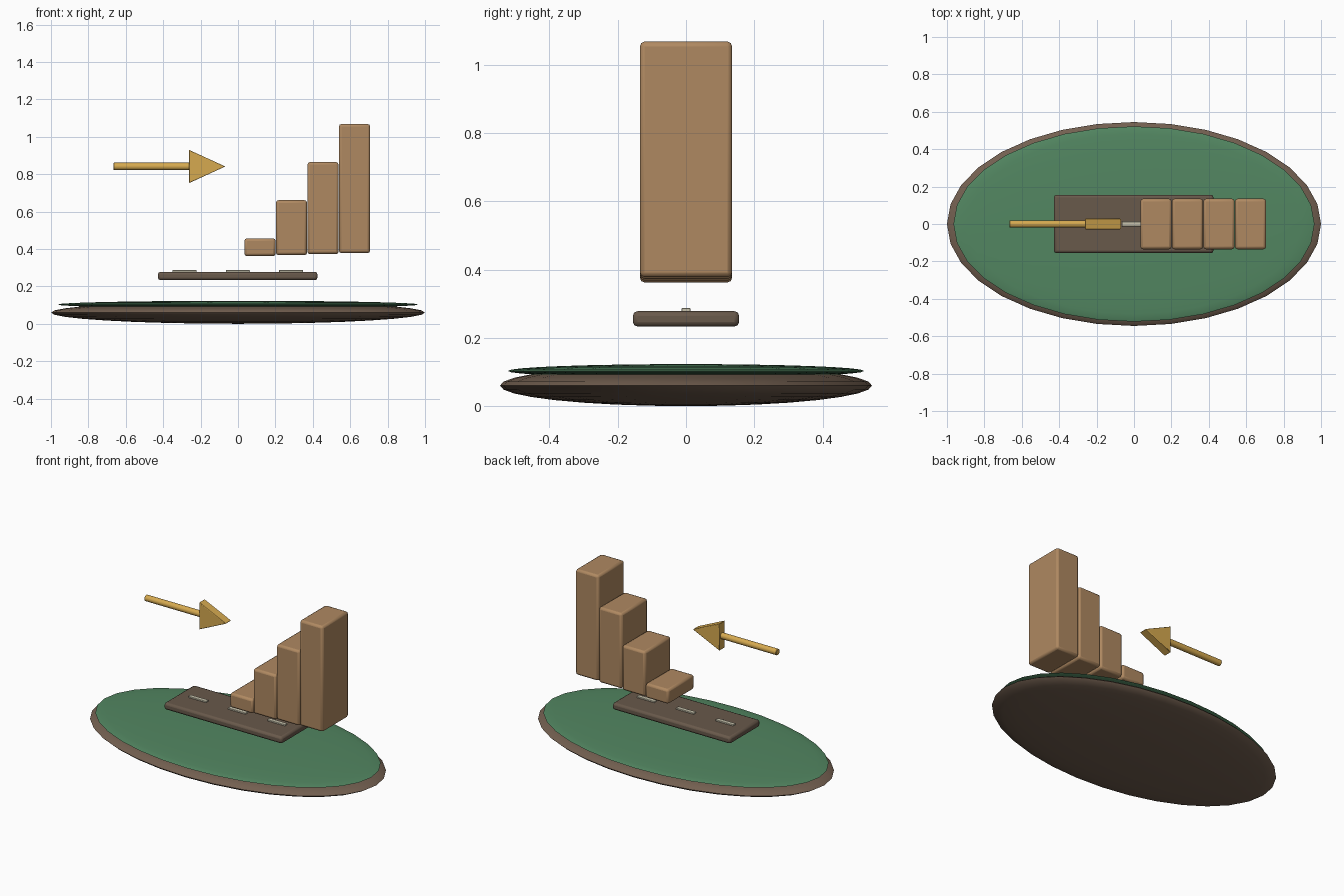
import bpy, bmesh
from math import pi

if "Cube" in bpy.data.objects:
    bpy.data.objects.remove(bpy.data.objects["Cube"])


def material(name, rgb):
    m = bpy.data.materials.new(name)
    m.diffuse_color = (*rgb, 1)
    m.use_nodes = True
    m.node_tree.nodes["Principled BSDF"].inputs["Base Color"].default_value = m.diffuse_color
    return m


soil = material("soil", (0.17, 0.115, 0.08))
grass = material("grass", (0.085, 0.24, 0.12))
asphalt = material("asphalt", (0.14, 0.10, 0.07))
paint = material("paint", (0.58, 0.55, 0.42))
wood = material("wood", (0.43, 0.25, 0.12))
gold = material("gold", (0.67, 0.40, 0.08))


def finish(obj, name, mat, bevel=0, segments=2):
    obj.name = name
    obj.data.materials.append(mat)
    bpy.ops.object.transform_apply(location=False, rotation=True, scale=True)
    if bevel:
        mod = obj.modifiers.new("rounded_edges", "BEVEL")
        mod.width, mod.segments = bevel, segments
    bpy.ops.object.shade_smooth_by_angle(angle=pi / 6)
    return obj


def disc(name, z, radii, mat):
    bpy.ops.mesh.primitive_uv_sphere_add(segments=32, ring_count=16, location=(0, 0, z))
    obj = bpy.context.object
    obj.scale = radii
    finish(obj, name, mat)
    bpy.ops.object.shade_smooth()


def box(name, x, y, z, mat, bevel=0):
    """Box from (min, max) ranges, y is the half depth."""
    bpy.ops.mesh.primitive_cube_add(size=1, location=(sum(x) / 2, 0, sum(z) / 2))
    obj = bpy.context.object
    obj.scale = (x[1] - x[0], 2 * y, z[1] - z[0])
    return finish(obj, name, mat, bevel)


# Flattened oval ground with grass layer
disc("ground_base", 0.06, (1.0, 0.545, 0.06), soil)
disc("grass_top", 0.103, (0.965, 0.522, 0.02), grass)

# Road slab with centre dashes
box("road", (-0.428, 0.425), 0.156, (0.233, 0.278), asphalt, 0.014)
for i in range(3):
    cx = -0.286 + 0.285 * i
    box(f"road_dash_{i + 1}", (cx - 0.064, cx + 0.064), 0.013, (0.277, 0.287), paint, 0.002)

# Rising steps, each a little higher off the road
for i in range(4):
    x0 = 0.034 + 0.1685 * i
    box(f"step_{i + 1}", (x0, x0 + 0.167), 0.135,
        (0.362 + 0.0053 * i, 0.457 + 0.2037 * i), wood, 0.014)

# Arrow shaft
bpy.ops.mesh.primitive_cylinder_add(vertices=16, radius=0.02, depth=0.41,
                                    location=(-0.46, 0, 0.841), rotation=(0, pi / 2, 0))
finish(bpy.context.object, "arrow_shaft", gold, 0.003, 1)

# Arrow head: triangular prism
bm = bmesh.new()
face = bm.faces.new([bm.verts.new((x, -0.029, z)) for x, z in
                     ((-0.262, 0.752), (-0.068, 0.841), (-0.262, 0.930))])
ext = bmesh.ops.extrude_face_region(bm, geom=[face])
bmesh.ops.translate(bm, vec=(0, 0.058, 0),
                    verts=[v for v in ext["geom"] if isinstance(v, bmesh.types.BMVert)])
bmesh.ops.recalc_face_normals(bm, faces=bm.faces)
mesh = bpy.data.meshes.new("arrow_head")
bm.to_mesh(mesh)
bm.free()
head = bpy.data.objects.new("arrow_head", mesh)
bpy.context.collection.objects.link(head)
bpy.ops.object.select_all(action="DESELECT")
head.select_set(True)
bpy.context.view_layer.objects.active = head
finish(head, "arrow_head", gold, 0.003, 1)
